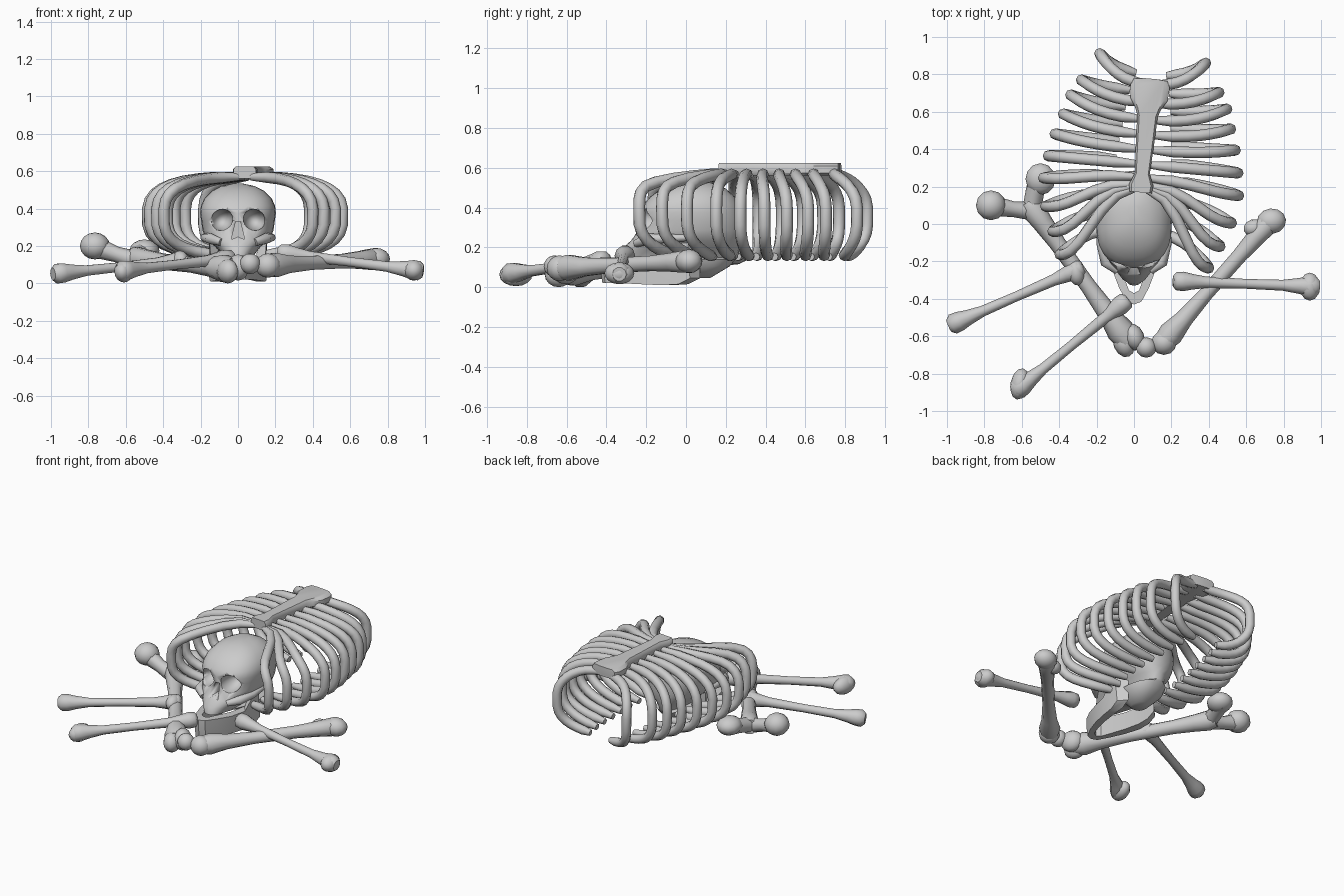
import bpy, bmesh
from math import sin, cos, pi, radians
from mathutils import Vector, Matrix

if "Cube" in bpy.data.objects:
    bpy.data.objects.remove(bpy.data.objects["Cube"])


def finish(name, bm, matrix=None, angle=50):
    bmesh.ops.recalc_face_normals(bm, faces=bm.faces)
    me = bpy.data.meshes.new(name)
    bm.to_mesh(me)
    bm.free()
    ob = bpy.data.objects.new(name, me)
    bpy.context.collection.objects.link(ob)
    if matrix:
        ob.matrix_world = matrix
    bpy.ops.object.select_all(action='DESELECT')
    ob.select_set(True)
    bpy.context.view_layer.objects.active = ob
    bpy.ops.object.shade_smooth_by_angle(angle=radians(angle))
    return ob


def skin(bm, rings):
    # bridge rings of points and cap both ends
    vs = [[bm.verts.new(p) for p in r] for r in rings]
    n = len(vs[0])
    for a, b in zip(vs, vs[1:]):
        for k in range(n):
            bm.faces.new((a[k], a[(k + 1) % n], b[(k + 1) % n], b[k]))
    bm.faces.new(vs[0])
    bm.faces.new(vs[-1])


def tube(bm, pts, radii, ref, sides=8):
    pts = [Vector(p) for p in pts]
    rings = []
    for i, p in enumerate(pts):
        t = (pts[min(i + 1, len(pts) - 1)] - pts[max(i - 1, 0)]).normalized()
        u = t.cross(Vector(ref)).normalized()
        v = t.cross(u)
        rings.append([p + radii[i] * (u * cos(2 * pi * k / sides) + v * sin(2 * pi * k / sides))
                      for k in range(sides)])
    skin(bm, rings)


def blob(bm, loc, size, rot=0):
    m = Matrix.Translation(loc) @ Matrix.Rotation(rot, 4, 'Z') @ Matrix.Diagonal((*size, 1))
    bmesh.ops.create_uvsphere(bm, u_segments=12, v_segments=8, radius=1, matrix=m)


def bone(name, p, q, profile, knobs=()):
    bm = bmesh.new()
    p, q = Vector(p), Vector(q)
    tube(bm, [p.lerp(q, t) for t, r in profile], [r for t, r in profile], (0, 0, 1), 10)
    for loc, size, rot in knobs:
        blob(bm, loc, size, rot)
    return finish(name, bm)


# ribcage frame: lies on its back, turned slightly
CAGE = Matrix.Translation((0.02, 0, 0)) @ Matrix.Rotation(-0.09, 4, 'Z')

# ribs: half width, sternum y, side y
RIBS = [(.285, .75, .89), (.37, .65, .74), (.42, .56, .655), (.45, .48, .55), (.485, .40, .44),
        (.51, .32, .32), (.525, .25, .20), (.50, .21, .05), (.45, .20, -.08), (.40, .19, -.20)]
for i, (w, ys, yt) in enumerate(RIBS):
    yb = .80 - .092 * i
    for s, side in ((1, "right"), (-1, "left")):
        pts, rad = [], []
        for k in range(17):
            a = radians(88 - 167 * k / 16)
            c, t = cos(a), sin(a)
            x = w * c ** .75
            z = .375 + .21 * abs(t) ** .68 * (1 if t > 0 else -1)
            y = yt + ((ys - yt) * t ** (2 if i < 6 else 5) if t > 0 else (yb - yt) * t * t)
            pts.append((s * max(x, .03), y, z))
            rad.append(.02 if k in (0, 16) else .03)
        bm = bmesh.new()
        tube(bm, pts, rad, (0, 1, 0))
        finish(f"rib_{i + 1}_{side}", bm, CAGE)

# sternum plate
half = [(.06, .17), (.065, .21), (.04, .27), (.05, .45), (.055, .58), (.07, .62),
        (.1, .67), (.105, .74), (.09, .775), (.04, .78)]
outline = half + [(-x, y) for x, y in reversed(half)]
bm = bmesh.new()
skin(bm, [[(x * f, y, z) for x, y in outline]
          for z, f in ((.575, .75), (.59, 1), (.625, 1), (.64, .8))])
finish("sternum", bm, CAGE, 40)

# skull: z, half width, front y, back y
LEVELS = [(.06, .05, .0, .12), (.12, .11, -.06, .22), (.155, .125, -.15, .25), (.165, .085, -.33, .26),
          (.21, .12, -.32, .27), (.25, .17, -.275, .28), (.30, .19, -.245, .285), (.35, .197, -.225, .285),
          (.39, .203, -.235, .28), (.43, .198, -.215, .27), (.47, .18, -.18, .245), (.51, .14, -.125, .2),
          (.535, .09, -.06, .15), (.548, .03, .0, .1)]
bm = bmesh.new()
rings = []
for z, w, f, b in LEVELS:
    mid = f + (b - f) * .5
    ring = []
    for k in range(28):
        a = 2 * pi * k / 28
        c, s = cos(a), sin(a)
        flat = -abs(s) ** .75 if s < 0 else s  # flatter face than back
        ring.append((w * abs(c) ** .85 * (1 if c > 0 else -1), mid + (b - f) / 2 * flat, z))
    rings.append(ring)
skin(bm, rings)
skull = finish("skull", bm)

# eye sockets and nose opening, cut out of the skull
cutters = []
for s in (-1, 1):
    bm = bmesh.new()
    m = (Matrix.Translation((s * .088, -.22, .355)) @ Matrix.Rotation(s * .5, 4, 'Y')
         @ Matrix.Diagonal((.062, .12, .056, 1)))
    bmesh.ops.create_uvsphere(bm, u_segments=16, v_segments=10, radius=1, matrix=m)
    cutters.append(finish("socket_cutter", bm))
bm = bmesh.new()
skin(bm, [[(-.036, y, .25), (0, y, .265), (.036, y, .25), (.012, y, .345), (-.012, y, .345)]
          for y in (-.4, -.14)])
cutters.append(finish("nose_cutter", bm))
for c in cutters:
    mod = skull.modifiers.new("cut", 'BOOLEAN')
    mod.operation = 'DIFFERENCE'
    mod.solver = 'EXACT'
    mod.object = c
    bpy.context.view_layer.objects.active = skull
    bpy.ops.object.modifier_apply(modifier=mod.name)
    bpy.data.objects.remove(c)

# cheekbones
for s, side in ((1, "right"), (-1, "left")):
    bm = bmesh.new()
    tube(bm, [(s * .09, -.25, .235), (s * .15, -.205, .255), (s * .18, -.1, .26), (s * .175, .04, .265)],
         [.02, .03, .022, .015], (0, 0, 1))
    finish(f"cheekbone_{side}", bm)

# lower jaw: x, y, bottom z, top z
JAW = [(.155, .01, .06, .25), (.152, -.05, .03, .23), (.145, -.13, .025, .15), (.118, -.24, .03, .15),
       (.08, -.34, .035, .16), (.04, -.415, .035, .165), (0, -.43, .035, .165)]
JAW = JAW + [(-x, y, a, b) for x, y, a, b in reversed(JAW[:-1])]
bm = bmesh.new()
skin(bm, [[(x, y + .01, a), (x, y, (a + b) / 2), (x, y, b), (x * .68, y + .06, b), (x * .68, y + .06, a)]
          for x, y, a, b in JAW])
finish("lower_jaw", bm, None, 40)

# three slim limb bones
SLIM = [(0, .03), (.02, .048), (.07, .052), (.13, .042), (.22, .031), (.5, .026),
        (.75, .029), (.86, .042), (.92, .053), (.97, .055), (1, .035)]
bone("shin_bone_front", (-.03, -.4, .15), (-.64, -.9, .08), SLIM,
     [((-.61, -.855, .078), (.05, .085, .058), -.2)])
bone("shin_bone_left", (-.27, -.23, .14), (-.99, -.545, .065), SLIM,
     [((-.31, -.26, .14), (.045, .07, .05), .2)])
bone("shin_bone_right", (.21, -.305, .18), (.99, -.335, .08), SLIM,
     [((.94, -.335, .085), (.055, .075, .055), 0)])

# two thigh bones with knobbed ends
THIGH = [(0, .05), (.05, .065), (.15, .055), (.3, .045), (.6, .043), (.8, .054), (.92, .075), (1, .06)]
bone("thigh_bone_left", (-.57, .12, .15), (-.03, -.63, .09), THIGH,
     [((-.765, .1, .215), (.08, .08, .072), 0), ((-.5, .24, .19), (.08, .085, .06), 0),
      ((-.055, -.64, .08), (.055, .075, .065), .4), ((.0, -.605, .1), (.055, .075, .07), .4)])
bm = bmesh.new()
tube(bm, [(-.78, .1, .215), (-.65, .08, .17), (-.55, .07, .14)], [.06, .042, .05], (0, 0, 1))
tube(bm, [(-.5, .26, .19), (-.53, .17, .17), (-.55, .06, .14)], [.06, .05, .05], (0, 0, 1))
finish("thigh_bone_left_neck", bm)
bone("thigh_bone_right", (.74, .03, .145), (.15, -.64, .11),
     [(t, r * .9) for t, r in THIGH],
     [((.735, .015, .145), (.078, .068, .06), .1), ((.64, -.02, .14), (.055, .045, .045), .3),
      ((.065, -.66, .12), (.055, .055, .055), 0), ((.16, -.635, .11), (.068, .065, .065), 0)])

# rest the pile on the ground
bpy.context.view_layer.update()
low = min((o.matrix_world @ v.co).z for o in bpy.data.objects for v in o.data.vertices)
for o in bpy.data.objects:
    o.location.z -= low
